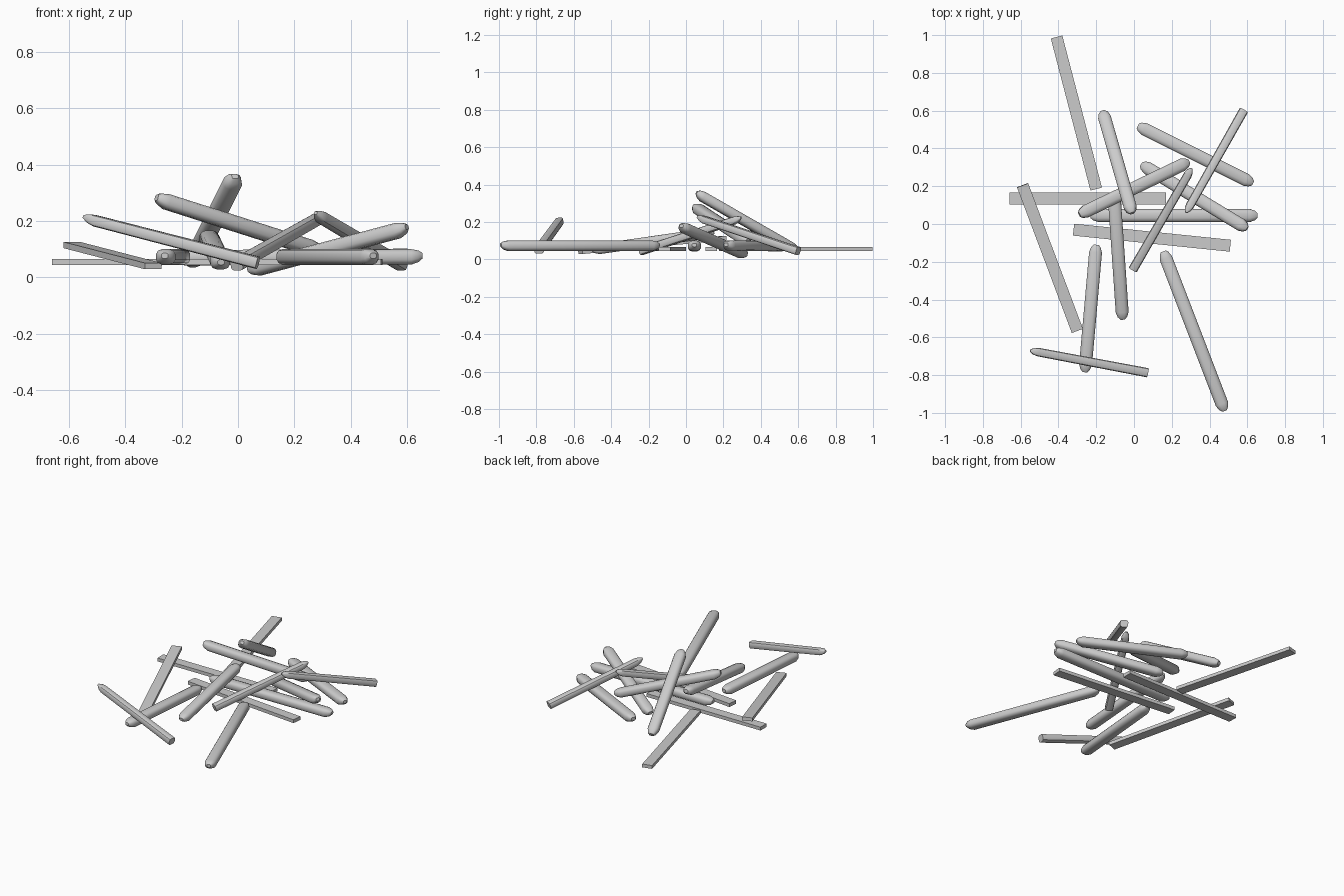
import bpy, bmesh, math
from mathutils import Vector

cube = bpy.data.objects.get("Cube")
if cube:
    bpy.data.objects.remove(cube)


def section(width, height, sides, power):
    """Rounded-rectangle outline: higher power gives a squarer shape."""
    pts = []
    for i in range(sides):
        a = 2 * math.pi * (i + 0.5) / sides
        c, s = math.cos(a), math.sin(a)
        pts.append((math.copysign(abs(c) ** (2 / power), c) * width / 2,
                    math.copysign(abs(s) ** (2 / power), s) * height / 2))
    return pts


def place(name, bm, start, end):
    """Turn a piece lying along X so it spans start to end."""
    start, end = Vector(start), Vector(end)
    bmesh.ops.recalc_face_normals(bm, faces=bm.faces)
    mesh = bpy.data.meshes.new(name)
    bm.to_mesh(mesh)
    bm.free()
    obj = bpy.data.objects.new(name, mesh)
    bpy.context.collection.objects.link(obj)
    direction = (end - start).normalized()
    side = Vector((0, 0, 1)).cross(direction).normalized()
    up = direction.cross(side)
    rot = obj.matrix_world.to_3x3()
    rot.col[0], rot.col[1], rot.col[2] = direction, side, up
    obj.matrix_world = rot.to_4x4()
    obj.location = (start + end) / 2
    bpy.context.view_layer.objects.active = obj
    bpy.ops.object.select_all(action='DESELECT')
    obj.select_set(True)
    bpy.ops.object.shade_smooth_by_angle(angle=math.radians(40))
    return obj


def loft(name, start, end, outline, rings):
    """Sweep an outline; rings hold (distance along, scale, lift)."""
    length = (Vector(end) - Vector(start)).length
    bm = bmesh.new()
    loops = []
    for dist, scale, lift in rings(length):
        loops.append([bm.verts.new((dist - length / 2, y * scale, z * scale + lift))
                      for y, z in outline])
    n = len(outline)
    for a, b in zip(loops, loops[1:]):
        for i in range(n):
            j = (i + 1) % n
            bm.faces.new((a[i], a[j], b[j], b[i]))
    bm.faces.new(loops[0])
    bm.faces.new(loops[-1])
    return place(name, bm, start, end)


def log_rings(length):
    return [(0, 0.4, 0.003), (0.012, 0.72, 0.002), (0.04, 1, 0),
            (length - 0.04, 1, 0), (length - 0.015, 0.75, 0.002), (length, 0.35, 0.004)]


def stick_rings(length):
    return [(0, 0.25, 0.004), (0.02, 0.7, 0.002), (0.045, 0.92, 0), (length, 1, 0)]


# Flat planks
planks = [
    ((-0.41, 0.99, 0.055), (-0.20, 0.185, 0.055)),
    ((-0.66, 0.135, 0.055), (0.17, 0.135, 0.055)),
    ((-0.32, -0.03, 0.055), (0.51, -0.115, 0.055)),
    ((-0.59, 0.205, 0.115), (-0.30, -0.565, 0.04)),
]
for i, (start, end) in enumerate(planks, 1):
    bm = bmesh.new()
    bmesh.ops.create_cube(bm, size=1)
    length = (Vector(end) - Vector(start)).length
    bmesh.ops.scale(bm, vec=(length, 0.063, 0.022), verts=bm.verts)
    place(f"plank_{i}", bm, start, end)

# Rounded logs, tapered at both ends
logs = [
    ((-0.165, 0.595, 0.045), (-0.01, 0.055, 0.355)),
    ((-0.29, 0.05, 0.28), (0.29, 0.33, 0.095)),
    ((0.02, 0.52, 0.07), (0.63, 0.215, 0.075)),
    ((0.04, 0.315, 0.025), (0.60, -0.025, 0.175)),
    ((-0.23, 0.045, 0.07), (0.655, 0.045, 0.073)),
    ((-0.20, -0.11, 0.073), (-0.26, -0.785, 0.073)),
    ((-0.105, 0.15, 0.145), (-0.06, -0.505, 0.05)),
    ((0.155, -0.145, 0.073), (0.48, -0.99, 0.073)),
]
log_outline = section(0.07, 0.056, 12, 2.8)
for i, (start, end) in enumerate(logs, 1):
    loft(f"log_{i}", start, end, log_outline, log_rings)

# Squarer sticks with one sharpened end and one sawn end
sticks = [
    ((0.275, 0.06, 0.225), (0.58, 0.60, 0.045)),
    ((0.305, 0.295, 0.22), (-0.005, -0.24, 0.045)),
    ((-0.55, -0.67, 0.212), (0.07, -0.787, 0.052)),
]
stick_outline = section(0.05, 0.045, 12, 3.5)
for i, (start, end) in enumerate(sticks, 1):
    loft(f"stick_{i}", start, end, stick_outline, stick_rings)
